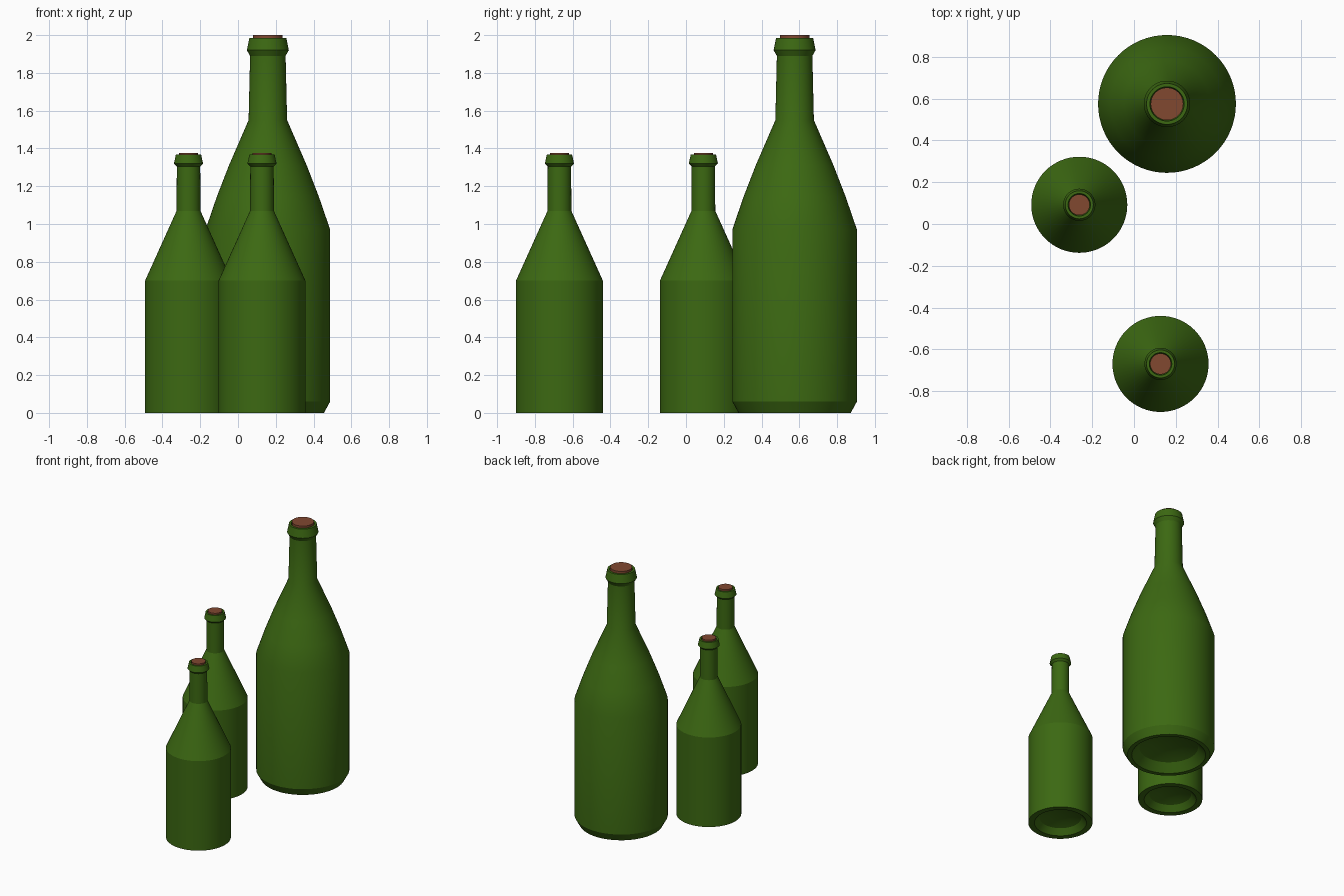
import bpy
import bmesh
import math

if "Cube" in bpy.data.objects:
    bpy.data.objects.remove(bpy.data.objects["Cube"])

SEGMENTS = 64


def material(name, color):
    mat = bpy.data.materials.new(name)
    mat.diffuse_color = color
    mat.use_nodes = True
    mat.node_tree.nodes["Principled BSDF"].inputs["Base Color"].default_value = mat.diffuse_color
    return mat


glass = material("green_glass", (0.045, 0.14, 0.006, 1))
cork = material("cork", (0.22, 0.065, 0.03, 1))


def lathe(name, profile, location, mat):
    """Revolve (radius, height) points around z; zero radius closes an end."""
    bm = bmesh.new()
    verts = [bm.verts.new((r, 0, z)) for r, z in profile]
    edges = [bm.edges.new(pair) for pair in zip(verts, verts[1:])]
    bmesh.ops.spin(bm, geom=verts + edges, cent=(0, 0, 0), axis=(0, 0, 1),
                   angle=math.tau, steps=SEGMENTS, use_merge=False)
    bmesh.ops.remove_doubles(bm, verts=bm.verts, dist=0.0005)
    bmesh.ops.recalc_face_normals(bm, faces=bm.faces)
    mesh = bpy.data.meshes.new(name)
    bm.to_mesh(mesh)
    bm.free()
    mesh.materials.append(mat)
    obj = bpy.data.objects.new(name, mesh)
    obj.location = location
    bpy.context.collection.objects.link(obj)
    bpy.ops.object.select_all(action='DESELECT')
    obj.select_set(True)
    bpy.context.view_layer.objects.active = obj
    bpy.ops.object.shade_smooth_by_angle(angle=math.radians(23))
    return obj


# Outer profiles: hollow punt, base rim, body, shoulder, neck, lip, mouth
large_profile = [
    (0, 0.10), (0.12, 0.09), (0.21, 0.06), (0.265, 0),
    (0.297, 0), (0.33, 0.06), (0.33, 0.97), (0.27, 1.145), (0.206, 1.31),
    (0.102, 1.55), (0.094, 1.89), (0.111, 1.92), (0.098, 1.985),
    (0.082, 1.985), (0.078, 1.95), (0, 1.95),
]
small_profile = [
    (0, 0.07), (0.085, 0.063), (0.15, 0.042), (0.187, 0),
    (0.23, 0), (0.23, 0.70), (0.063, 1.07), (0.062, 1.305),
    (0.077, 1.32), (0.067, 1.367), (0.054, 1.367), (0.05, 1.34), (0, 1.34),
]


def stopper(name, radius, bottom, top, location):
    lathe(name, [(0, bottom), (radius, bottom), (radius, top), (0, top)],
          location, cork)


# Large bottle at the back
place = (0.158, 0.575, 0)
lathe("large_bottle", large_profile, place, glass)
stopper("large_cork", 0.078, 1.90, 2.0, place)

# Two matching small bottles
for label, place in (("left", (-0.262, 0.092, 0)), ("front", (0.127, -0.67, 0))):
    lathe(f"small_bottle_{label}", small_profile, place, glass)
    stopper(f"small_cork_{label}", 0.05, 1.30, 1.377, place)
